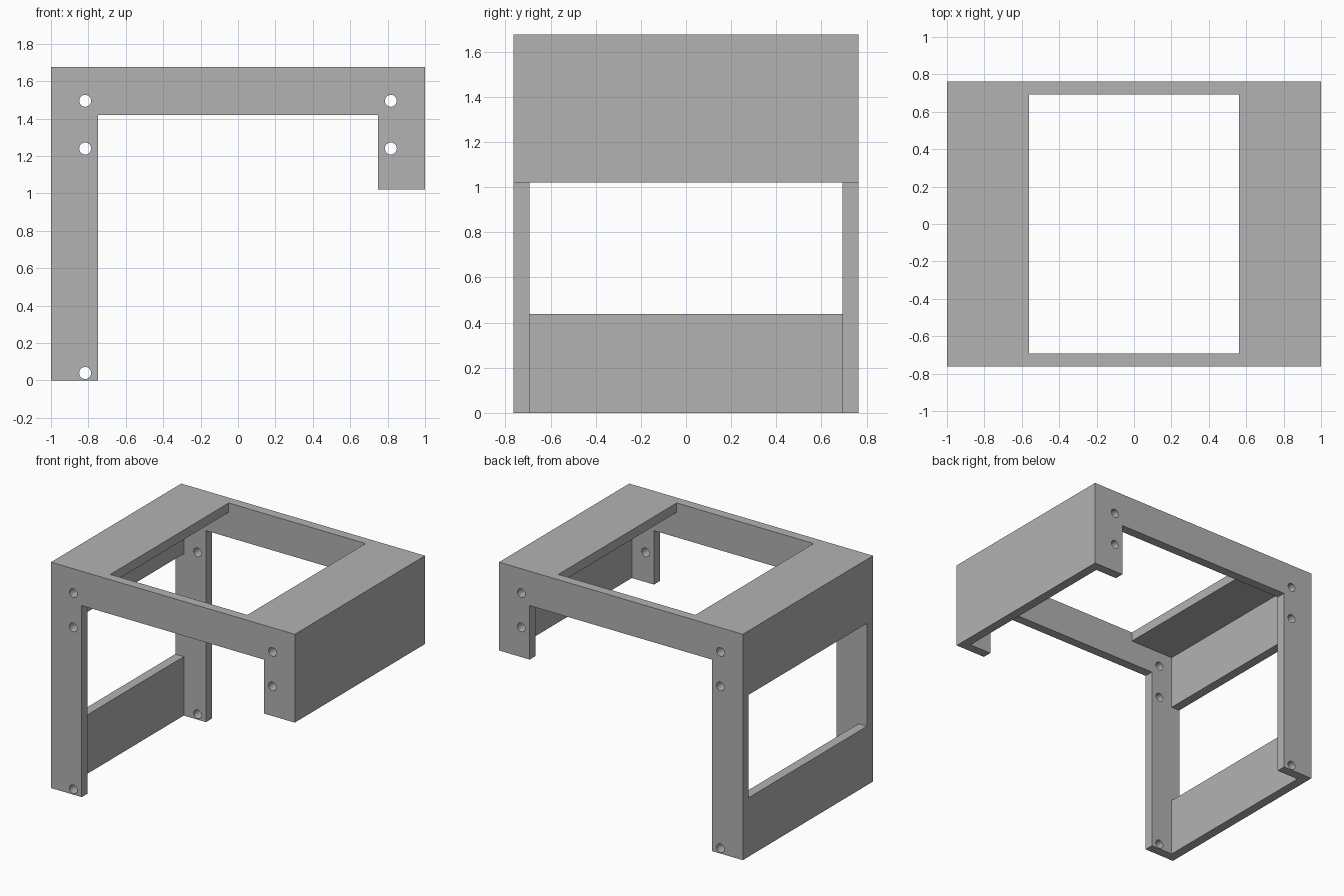
import bpy, bmesh, math
from mathutils import Matrix

if "Cube" in bpy.data.objects:
    bpy.data.objects.remove(bpy.data.objects["Cube"])

HALF_X, HALF_Y, TOP = 1.0, 0.763, 1.675
T = 0.07                    # sheet thickness
INNER_Y = HALF_Y - T
LEG = 0.748                 # inner edge of the legs
BEAM, SHORT = 1.42, 1.02    # underside of beam, foot of short leg
HOLE_X, HOLE_R = 0.817, 0.032

grey = bpy.data.materials.new("plain_grey")
grey.use_nodes = True
grey.diffuse_color = (0.448, 0.448, 0.448, 1)
grey.node_tree.nodes["Principled BSDF"].inputs["Base Color"].default_value = grey.diffuse_color


def add_loop(curve, points):
    spline = curve.splines.new("POLY")
    spline.points.add(len(points) - 1)
    for p, (x, z) in zip(spline.points, points):
        p.co = (x, z, 0, 1)
    spline.use_cyclic_u = True


def end_frame(name, y):
    """Upright portal frame with bolt holes, cut from one sheet."""
    curve = bpy.data.curves.new(name, "CURVE")
    curve.dimensions = "2D"
    curve.fill_mode = "BOTH"
    curve.extrude = T / 2
    add_loop(curve, [(-HALF_X, 0), (-LEG, 0), (-LEG, BEAM), (LEG, BEAM),
                     (LEG, SHORT), (HALF_X, SHORT), (HALF_X, TOP), (-HALF_X, TOP)])
    # Bolt holes: three in the long leg, two in the short one
    for x, z in [(-HOLE_X, 0.04), (-HOLE_X, 1.24), (-HOLE_X, 1.495),
                 (HOLE_X, 1.24), (HOLE_X, 1.495)]:
        ring = [i * math.tau / 24 for i in range(24)]
        add_loop(curve, [(x + HOLE_R * math.cos(a), z + HOLE_R * math.sin(a)) for a in ring])
    obj = bpy.data.objects.new(name, curve)
    bpy.context.collection.objects.link(obj)
    bpy.ops.object.select_all(action="DESELECT")
    obj.select_set(True)
    bpy.context.view_layer.objects.active = obj
    bpy.ops.object.convert(target="MESH")
    obj = bpy.context.view_layer.objects.active
    obj.name = name
    # Stand the sheet upright and weld its rims
    bm = bmesh.new()
    bm.from_mesh(obj.data)
    bm.transform(Matrix.Translation((0, y, 0)) @ Matrix.Rotation(math.pi / 2, 4, "X"))
    bmesh.ops.remove_doubles(bm, verts=bm.verts, dist=0.0005)
    bmesh.ops.recalc_face_normals(bm, faces=bm.faces)
    bm.to_mesh(obj.data)
    bm.free()
    obj.data.materials.clear()
    obj.data.materials.append(grey)
    bpy.ops.object.shade_smooth_by_angle(angle=math.radians(30))


def board(name, x0, x1, z0, z1):
    """Flat board spanning between the two end frames."""
    bm = bmesh.new()
    bmesh.ops.create_cube(bm, size=1)
    bm.transform(Matrix.Translation(((x0 + x1) / 2, 0, (z0 + z1) / 2))
                 @ Matrix.Diagonal((x1 - x0, 2 * INNER_Y, z1 - z0, 1)))
    mesh = bpy.data.meshes.new(name)
    bm.to_mesh(mesh)
    bm.free()
    mesh.materials.append(grey)
    bpy.context.collection.objects.link(bpy.data.objects.new(name, mesh))


# End frames
end_frame("front_frame", -HALF_Y + T / 2)
end_frame("back_frame", HALF_Y - T / 2)

# Top boards either side of the opening
OPENING = 0.562
board("top_board_right", -HALF_X, -OPENING, TOP - T, TOP)
board("top_board_left", OPENING, HALF_X, TOP - T, TOP)

# Side boards
board("upper_board_right", -HALF_X, -HALF_X + T, 1.2, TOP - T)
board("lower_board_right", -HALF_X, -HALF_X + T, 0, 0.437)
board("side_board_left", HALF_X - T, HALF_X, SHORT, TOP - T)
